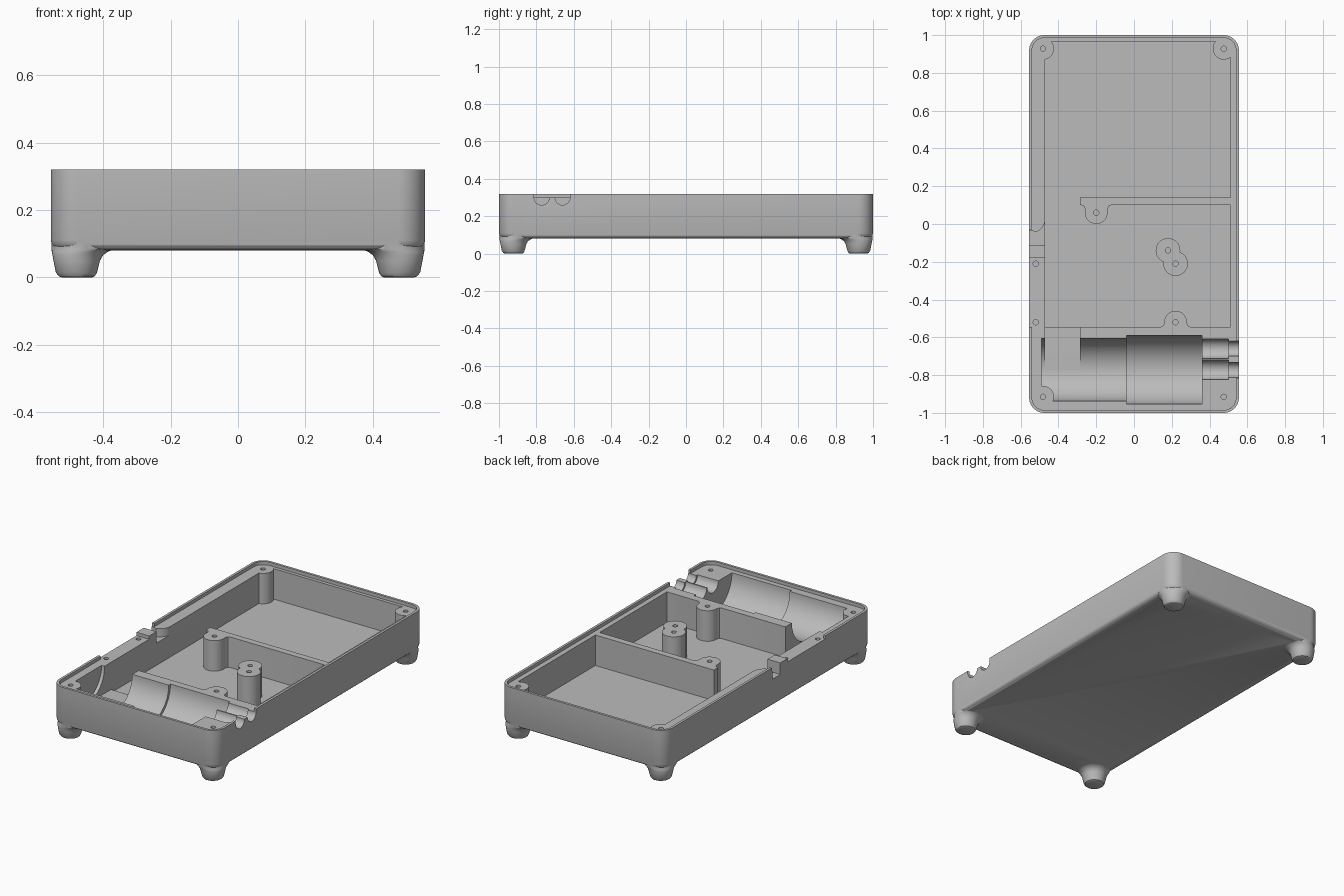
import bpy, bmesh
from math import sin, cos, pi, radians

cube = bpy.data.objects.get("Cube")
if cube:
    bpy.data.objects.remove(cube, do_unlink=True)

mat = bpy.data.materials.new("plain_grey")
mat.use_nodes = True
grey = (0.5, 0.5, 0.5, 1)
mat.diffuse_color = grey
mat.node_tree.nodes["Principled BSDF"].inputs["Base Color"].default_value = grey

HX, HY, TOP, LEDGE, FLOOR = 0.555, 1.0, 0.32, 0.30, 0.115
OVER = 0.5          # cutters reach above the rim


def arc(cx, cy, r, a0, a1, n):
    return [(cx + r * cos(radians(a0 + (a1 - a0) * i / n)),
             cy + r * sin(radians(a0 + (a1 - a0) * i / n))) for i in range(n + 1)]


def circle(cx, cy, r, n=40):
    return arc(cx, cy, r, 0, 360, n)[:-1]


def rounded(inset, r=0.08):
    x, y, r = HX - inset, HY - inset, r - inset
    pts = []
    for k, (sx, sy) in enumerate([(1, 1), (-1, 1), (-1, -1), (1, -1)]):
        pts += arc(sx * (x - r), sy * (y - r), r, 90 * k, 90 * k + 90, 10)
    return pts


def loft(name, levels):
    """Skin a stack of (z, outline) rings and cap both ends."""
    bm = bmesh.new()
    rings = [[bm.verts.new((x, y, z)) for x, y in pts] for z, pts in levels]
    n = len(rings[0])
    for a, b in zip(rings, rings[1:]):
        for i in range(n):
            j = (i + 1) % n
            bm.faces.new((a[i], a[j], b[j], b[i]))
    bm.faces.new(rings[0][::-1])
    bm.faces.new(rings[-1])
    bmesh.ops.recalc_face_normals(bm, faces=bm.faces)
    me = bpy.data.meshes.new(name)
    bm.to_mesh(me)
    bm.free()
    me.materials.append(mat)
    ob = bpy.data.objects.new(name, me)
    bpy.context.collection.objects.link(ob)
    return ob


def prism(pts, z0, z1=OVER):
    return loft("tool", [(z0, pts), (z1, pts)])


def box(x0, x1, y0, y1, z0, z1=OVER):
    return prism([(x0, y0), (x1, y0), (x1, y1), (x0, y1)], z0, z1)


def rod(x0, x1, y, r):
    """Cylinder along x, with its axis on the ledge plane."""
    ob = loft("tool", [(x0, circle(0, 0, r, 64)), (x1, circle(0, 0, r, 64))])
    for v in ob.data.vertices:
        a, b, c = v.co
        v.co = (c, y + a, LEDGE + b)
    return ob


def combine(base, tool, op):
    m = base.modifiers.new("bool", 'BOOLEAN')
    m.operation, m.object, m.solver = op, tool, 'EXACT'
    dg = bpy.context.evaluated_depsgraph_get()
    dg.update()
    me = bpy.data.meshes.new_from_object(base.evaluated_get(dg))
    base.modifiers.clear()
    base.data = me
    bpy.data.objects.remove(tool, do_unlink=True)


def cut(tool):
    combine(case, tool, 'DIFFERENCE')


def add(tool):
    combine(case, tool, 'UNION')


# Outer case with a rounded bottom edge
case = loft("case_bottom", [(z, rounded(i)) for z, i in
            [(0.08, 0.035), (0.082, 0.022), (0.088, 0.011), (0.097, 0.004),
             (0.11, 0), (TOP, 0)]])

# Tapered corner feet that flare into the underside
FOOT = [(0, 0.045, 0.033), (0.004, 0.054, 0.023), (0.015, 0.061, 0.015),
        (0.05, 0.069, 0.008), (0.066, 0.075, 0.005), (0.076, 0.083, 0.003),
        (0.083, 0.092, 0.002), (0.112, 0.092, 0.002)]
for sx in (-1, 1):
    for sy in (-1, 1):
        add(loft("foot", [(z, circle(sx * (HX - i - r), sy * (HY - i - r), r))
                          for z, r, i in FOOT]))

# Rim recess and main compartments around the partition
cut(prism(rounded(0.015), LEDGE))
cut(prism([(-0.47, -0.545), (0.51, -0.545), (0.51, 0.10), (-0.285, 0.10),
           (-0.285, 0.14), (0.51, 0.14), (0.51, 0.965), (-0.47, 0.965)], FLOOR))

# Round battery cradle, its side opening and two cable grooves
AXIS = -0.772
cut(rod(-0.49, -0.03, AXIS, 0.165))
cut(rod(-0.04, 0.36, AXIS, 0.182))
cut(box(-0.47, -0.285, AXIS, -0.53, 0.135))
for y in (AXIS, -0.66):
    cut(rod(0.35, 0.50, y, 0.052))
    cut(rod(0.49, 0.60, y, 0.04))
cut(box(0.49, 0.60, -0.815, -0.62, LEDGE))

# Corner screw posts
posts = [(-0.482, 0.928), (0.475, 0.928), (-0.482, -0.915)]
for x, y in posts:
    add(prism(circle(x, y, 0.058), 0.1, LEDGE))

# Posts standing in the compartments
for x, y in [(0.18, -0.14), (0.22, -0.21)]:
    add(prism(circle(x, y, 0.065), 0.1, LEDGE))


def wall_post(x, y, wall, s):
    """Half-round post with small fillets, growing from a wall."""
    f = 0.02
    pts = [(x - 0.06 - f, wall + s * 0.01), (x - 0.06 - f, wall)]
    pts += [(x - 0.06 - 0.3 * f, wall - s * 0.3 * f), (x - 0.06, wall - s * f)]
    pts += [(px, y - s * (py - y)) for px, py in arc(x, y, 0.06, 180, 0, 16)]
    pts += [(2 * x - px, py) for px, py in pts[3::-1]]
    return prism(pts, 0.1, LEDGE)


add(wall_post(-0.20, 0.06, 0.10, 1))
add(wall_post(0.22, -0.52, -0.545, -1))

# Side ledge, rounded port slot and raised tab
cut(box(-0.6, -0.46, -0.545, -0.03, LEDGE))
cut(prism([(-0.6, -0.12), (-0.45, -0.12), (-0.45, 0.025)]
          + arc(-0.54, 0.025, 0.07, 0, -75, 8)
          + [(-0.54, -0.035), (-0.6, -0.035)], 0.25))
add(box(-HX, -0.47, -0.18, -0.11, 0.2, TOP))

# Screw holes
holes = posts + [(0.475, -0.915), (-0.20, 0.06), (0.18, -0.14), (0.22, -0.21),
                 (0.22, -0.52), (-0.52, -0.21), (-0.52, -0.52)]
for x, y in holes:
    cut(prism(circle(x, y, 0.014, 20), 0.18))

# Smooth curved faces, keep the edges crisp
bpy.ops.object.select_all(action='DESELECT')
case.select_set(True)
bpy.context.view_layer.objects.active = case
bpy.ops.object.shade_smooth_by_angle(angle=radians(30))
